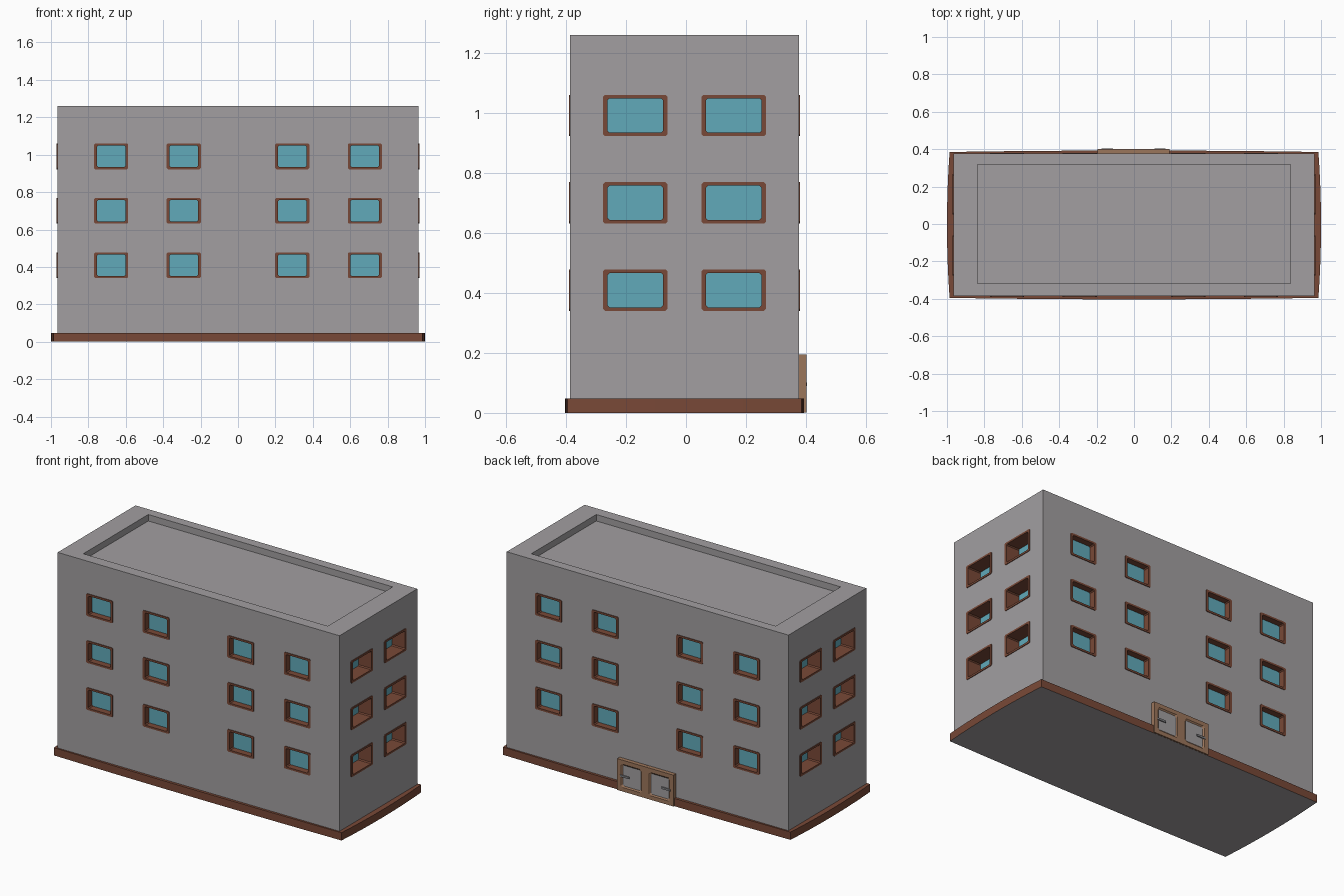
import bpy, bmesh, math
from mathutils import Matrix, Vector

if "Cube" in bpy.data.objects:
    bpy.data.objects.remove(bpy.data.objects["Cube"])


def material(name, rgb):
    m = bpy.data.materials.new(name)
    m.diffuse_color = (*rgb, 1)
    m.use_nodes = True
    m.node_tree.nodes["Principled BSDF"].inputs["Base Color"].default_value = m.diffuse_color
    return m


GREY = material("wall grey", (0.36, 0.345, 0.355))
BROWN = material("brick brown", (0.19, 0.066, 0.038))
BLUE = material("window blue", (0.12, 0.40, 0.49))
TAN = material("door tan", (0.33, 0.18, 0.105))
STEEL = material("handle grey", (0.22, 0.22, 0.23))

CY = -0.005                      # wall centre in y
HX, HY, TOP = 0.966, 0.381, 1.26  # wall half sizes and height


def finish(name, bm, *mats):
    bmesh.ops.recalc_face_normals(bm, faces=bm.faces)
    me = bpy.data.meshes.new(name)
    bm.to_mesh(me)
    bm.free()
    ob = bpy.data.objects.new(name, me)
    bpy.context.collection.objects.link(ob)
    for m in mats:
        me.materials.append(m)
    return ob


def box(bm, lo, hi, mat=Matrix()):
    lo, hi = Vector(lo), Vector(hi)
    m = mat @ Matrix.Translation((lo + hi) / 2) @ Matrix.Diagonal((*(hi - lo), 1))
    bmesh.ops.create_cube(bm, size=1, matrix=m)


def outline(w, h, c):
    # rectangle with clipped corners
    return [(w - c, -h), (w, -h + c), (w, h - c), (w - c, h),
            (c - w, h), (-w, h - c), (-w, c - h), (c - w, -h)]


def loft(bm, loops, mat):
    rings = [[bm.verts.new(mat @ Vector((u, -n, v))) for u, v in pts] for pts, n in loops]
    for a, b in zip(rings, rings[1:]):
        for i in range(len(a)):
            j = (i + 1) % len(a)
            bm.faces.new((a[i], a[j], b[j], b[i]))
    return rings


# Window layout: facade angle, distance out, u centres, half width, recess depth
FACADES = []
for turn in (0, 180):
    FACADES.append((turn, HY, (-0.678, -0.29, 0.29, 0.678), 0.091, 0.035))
    FACADES.append((turn + 90, HX, (-0.164, 0.164), 0.107, 0.085))
ROWS = (0.409, 0.70, 0.991)
HH = 0.069

frames, panes, cuts = bmesh.new(), bmesh.new(), bmesh.new()
for turn, dist, centres, hw, depth in FACADES:
    face = (Matrix.Translation((0, CY, 0)) @ Matrix.Rotation(math.radians(turn), 4, 'Z')
            @ Matrix.Translation((0, -dist, 0)))
    for u in centres:
        for z in ROWS:
            m = face @ Matrix.Translation((u, 0, z))
            iw, ih = hw - 0.015, HH - 0.012
            out, inn = outline(hw, HH, 0.006), outline(iw, ih, 0.006)
            # frame rim and recess lining
            loft(frames, [(out, -0.002), (out, 0.004), (inn, 0.004), (inn, -depth)], m)
            # glass pane
            panes.faces.new(loft(panes, [(outline(iw + .003, ih + .003, .003), -depth)], m)[0])
            # wall opening
            box(cuts, (-iw - .004, -0.05, -ih - .004), (iw + .004, depth + 0.004, ih + .004), m)

bmesh.ops.recalc_face_normals(frames, faces=frames.faces)
finish("window_frames", frames, BROWN)
finish("window_panes", panes, BLUE)

# Roof recess is cut together with the window openings
box(cuts, (-0.838, -0.318, TOP - 0.04), (0.838, 0.318, TOP + 0.1))
cutter = finish("opening_cutter", cuts)
cutter.hide_render = True

# Walls
bm = bmesh.new()
box(bm, (-HX, CY - HY, 0.01), (HX, CY + HY, TOP))
walls = finish("walls", bm, GREY)
mod = walls.modifiers.new("openings", 'BOOLEAN')
mod.operation, mod.solver, mod.object = 'DIFFERENCE', 'EXACT', cutter
bpy.context.view_layer.objects.active = walls
bpy.ops.object.modifier_apply(modifier=mod.name)
bpy.data.objects.remove(cutter)

# Plinth with gently bowed sides; its underside is grey
bm = bmesh.new()
ring, N = [], 8
for side in range(4):
    for i in range(N):
        t = -1 + 2 * i / N
        bow = 1 - t * t
        p = [(0.986 * t, -0.39 - 0.008 * bow), (0.986 + 0.014 * bow, 0.39 * t)][side % 2]
        s = 1 if side < 2 else -1
        ring.append(bm.verts.new((s * p[0], CY + s * p[1], 0)))
bottom = bm.faces.new(ring)
new = bmesh.ops.extrude_face_region(bm, geom=[bottom], use_keep_orig=True)
bmesh.ops.translate(bm, vec=(0, 0, 0.048),
                    verts=[v for v in new['geom'] if isinstance(v, bmesh.types.BMVert)])
bm.normal_update()
for f in bm.faces:
    f.material_index = int(f.calc_center_median().z < 0.001)
finish("plinth", bm, BROWN, GREY)

# Double door on the back: two leaves with bevelled openings, wall-grey panels, levers
door, panels, levers = bmesh.new(), bmesh.new(), bmesh.new()
back = Matrix.Translation((-0.002, 0.376, 0.098)) @ Matrix.Rotation(math.pi, 4, 'Z')
for s in (-1, 1):
    m = back @ Matrix.Translation((s * 0.0965, 0, 0))
    out = outline(0.0965, 0.097, 0.0005)
    loft(door, [(out, -0.01), (out, 0.025), (outline(0.07, 0.072, 0.008), 0.025),
                (outline(0.062, 0.064, 0.008), 0.019)], m)
    panels.faces.new(loft(panels, [(outline(0.063, 0.065, 0.007), 0.0185)], m)[0])
    x0, x1 = sorted((s * 0.075, s * 0.015))
    box(levers, (x0, -0.028, -0.008), (x1, -0.022, 0.004), m)
finish("door_leaves", door, TAN)
finish("door_panels", panels, GREY)
finish("door_levers", levers, STEEL)
